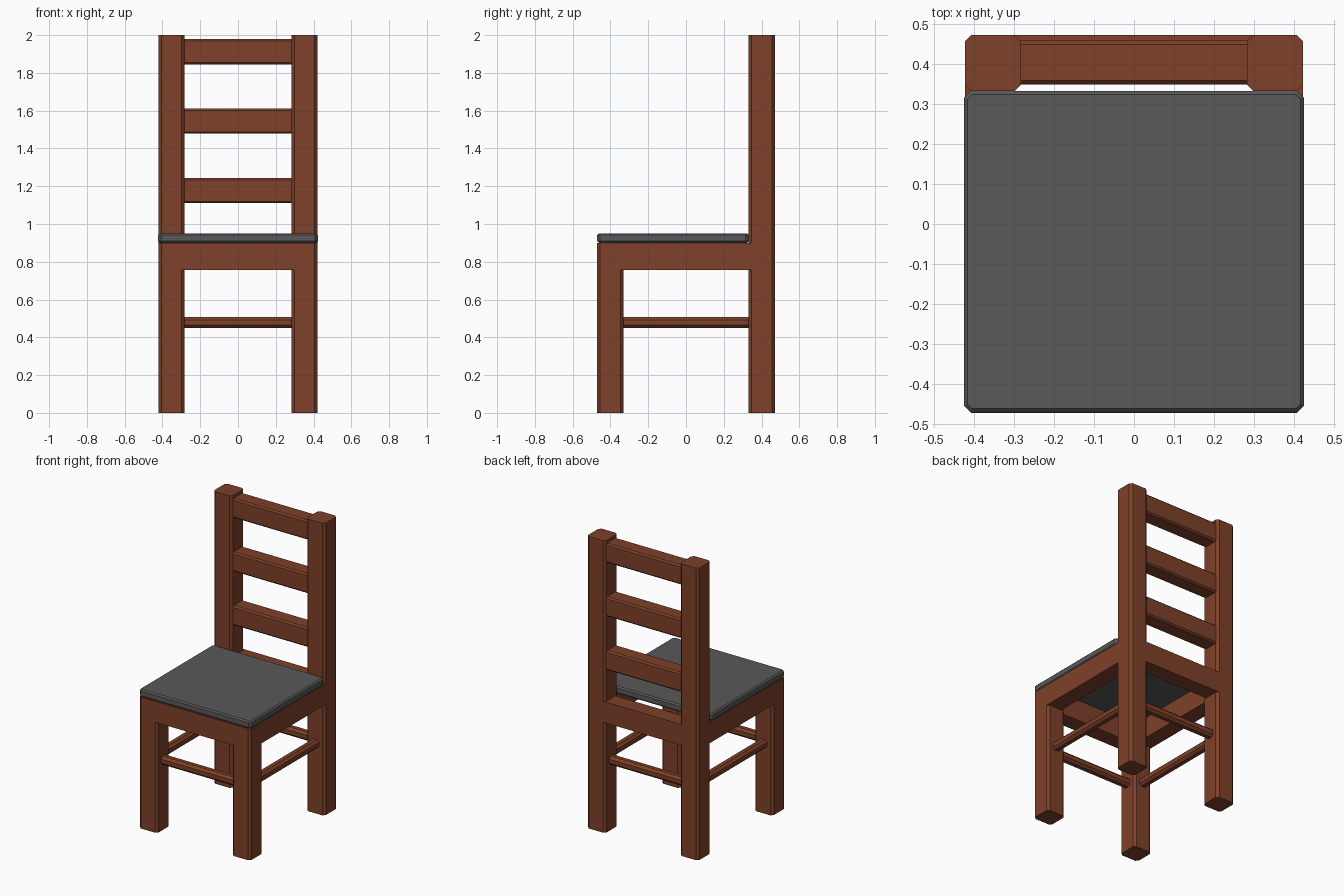
import bpy, bmesh
from mathutils import Vector

if "Cube" in bpy.data.objects:
    bpy.data.objects.remove(bpy.data.objects["Cube"])

def material(name, color):
    m = bpy.data.materials.new(name)
    m.diffuse_color = color
    m.use_nodes = True
    m.node_tree.nodes["Principled BSDF"].inputs["Base Color"].default_value = m.diffuse_color
    return m

wood = material("brown_wood", (0.21, 0.052, 0.022, 1))
grey = material("dark_grey", (0.1, 0.1, 0.1, 1))

def bevel(bm, edges, width):
    bmesh.ops.bevel(bm, geom=edges, offset=width, offset_type='OFFSET',
                    segments=1, profile=0.5, affect='EDGES')

def bar(name, lo, hi, axis=None, chamfer=0, mat=wood, rim=0):
    """Box from lo to hi; chamfers the edges along one axis, then the end rims."""
    lo, hi = Vector(lo), Vector(hi)
    bm = bmesh.new()
    bmesh.ops.create_cube(bm, size=1)
    for v in bm.verts:
        v.co = Vector([(a + b) / 2 + c * (b - a) for a, b, c in zip(lo, hi, v.co)])
    if chamfer:
        bevel(bm, [e for e in bm.edges
                   if abs(e.verts[0].co[axis] - e.verts[1].co[axis]) > 1e-5], chamfer)
    if rim:
        bevel(bm, [e for e in bm.edges
                   if abs(e.verts[0].co[axis] - e.verts[1].co[axis]) < 1e-5], rim)
    bmesh.ops.recalc_face_normals(bm, faces=bm.faces[:])
    mesh = bpy.data.meshes.new(name)
    bm.to_mesh(mesh)
    bm.free()
    mesh.materials.append(mat)
    ob = bpy.data.objects.new(name, mesh)
    bpy.context.collection.objects.link(ob)
    return ob

X0, X1 = 0.282, 0.422      # leg inner and outer x
Y0, Y1 = 0.332, 0.472      # leg inner and outer y
CX, CY = (X0 + X1) / 2, (Y0 + Y1) / 2
C = 0.016                  # leg chamfer
RAIL = 0.11                # rail thickness
R, ZS = 0.029, 0.479       # stretcher half size and height

# legs, side rails and side stretchers
for side, s in (("left", -1), ("right", 1)):
    xa, xb = sorted((s * X0, s * X1))
    bar(f"front_leg_{side}", (xa, -Y1, 0), (xb, -Y0, 0.9), 2, C)
    bar(f"back_leg_{side}", (xa, Y0, 0), (xb, Y1, 2), 2, C)
    xa, xb = sorted((s * (X1 - RAIL), s * X1))
    bar(f"seat_rail_{side}", (xa, -Y0 - C, 0.757), (xb, Y0 + C, 0.9))
    bar(f"stretcher_{side}", (s * CX - R, -Y0 - 0.01, ZS - R),
        (s * CX + R, Y0 + 0.01, ZS + R), 1, 0.015)

# front and back rails and stretchers
for end, s in (("front", -1), ("back", 1)):
    ya, yb = sorted((s * (Y1 - RAIL), s * Y1))
    bar(f"seat_rail_{end}", (-X0 - C, ya, 0.757), (X0 + C, yb, 0.9))
    bar(f"stretcher_{end}", (-X0 - 0.01, s * CY - R, ZS - R),
        (X0 + 0.01, s * CY + R, ZS + R), 0, 0.015)

# back slats
for i, z in enumerate((1.11, 1.478, 1.845)):
    bar(f"back_slat_{i + 1}", (-X0 - 0.01, 0.348, z), (X0 + 0.01, 0.458, z + 0.134), 0, 0.01)

# seat panel
bar("seat", (-0.424, -0.47, 0.9), (0.424, 0.332, 0.95), 2, 0.016, grey, 0.009)
